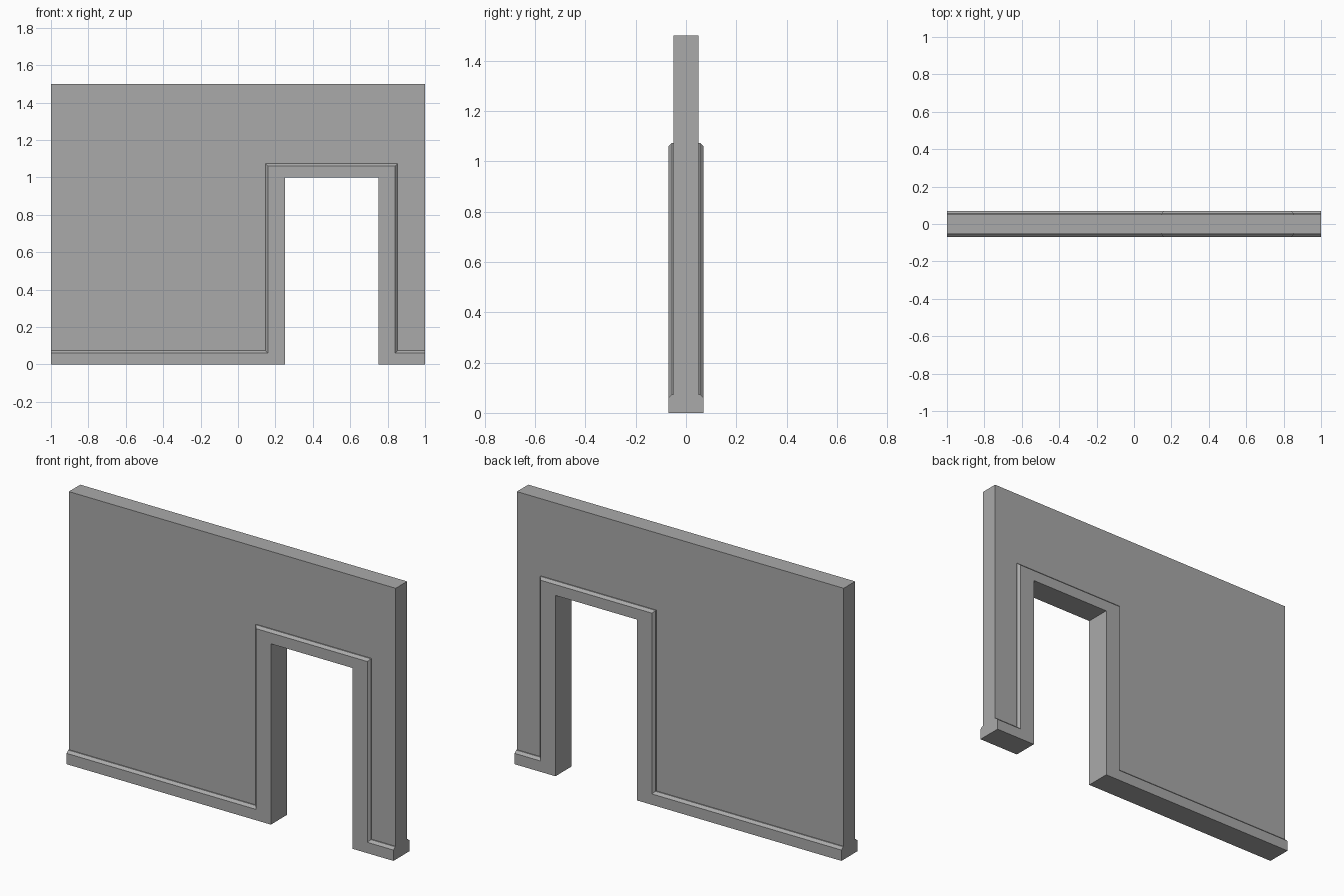
import bpy, bmesh

if "Cube" in bpy.data.objects:
    bpy.data.objects.remove(bpy.data.objects["Cube"])

gray = bpy.data.materials.new("plaster gray")
gray.diffuse_color = (0.40, 0.40, 0.40, 1)
gray.use_nodes = True
gray.node_tree.nodes["Principled BSDF"].inputs["Base Color"].default_value = gray.diffuse_color


def outline(base_z, edge, top_z):
    """Closed x/z outline: lower edge with door opening, then the upper boundary."""
    lower = [(-1, 0), (0.25, 0), (0.25, 1), (0.75, 1), (0.75, 0), (1, 0)]
    if edge is None:
        return lower + [(1, top_z), (-1, top_z)]
    l, r = 0.25 - edge, 0.75 + edge
    return lower + [(1, base_z), (r, base_z), (r, top_z), (l, top_z), (l, base_z), (-1, base_z)]


def loft(name, layers):
    """Join matching outlines placed at successive y depths."""
    bm = bmesh.new()
    rings = [[bm.verts.new((x, y, z)) for x, z in pts] for y, pts in layers]
    n = len(rings[0])
    for a, b in zip(rings, rings[1:]):
        for i in range(n):
            j = (i + 1) % n
            bm.faces.new((a[i], a[j], b[j], b[i]))
    bm.faces.new(rings[0])
    bm.faces.new(rings[-1])
    bmesh.ops.recalc_face_normals(bm, faces=bm.faces[:])
    mesh = bpy.data.meshes.new(name)
    bm.to_mesh(mesh)
    bm.free()
    mesh.materials.append(gray)
    obj = bpy.data.objects.new(name, mesh)
    bpy.context.collection.objects.link(obj)


# Wall slab with door opening
slab = outline(0, None, 1.5)
loft("wall", [(-0.05, slab), (0.05, slab)])

# Baseboard and door casing in one bevelled trim per side
wide = outline(0.073, 0.103, 1.073)
face = outline(0.06, 0.09, 1.06)
for side, name in ((-1, "front_trim"), (1, "back_trim")):
    loft(name, [(side * 0.05, wide), (side * 0.056, wide), (side * 0.07, face)])
